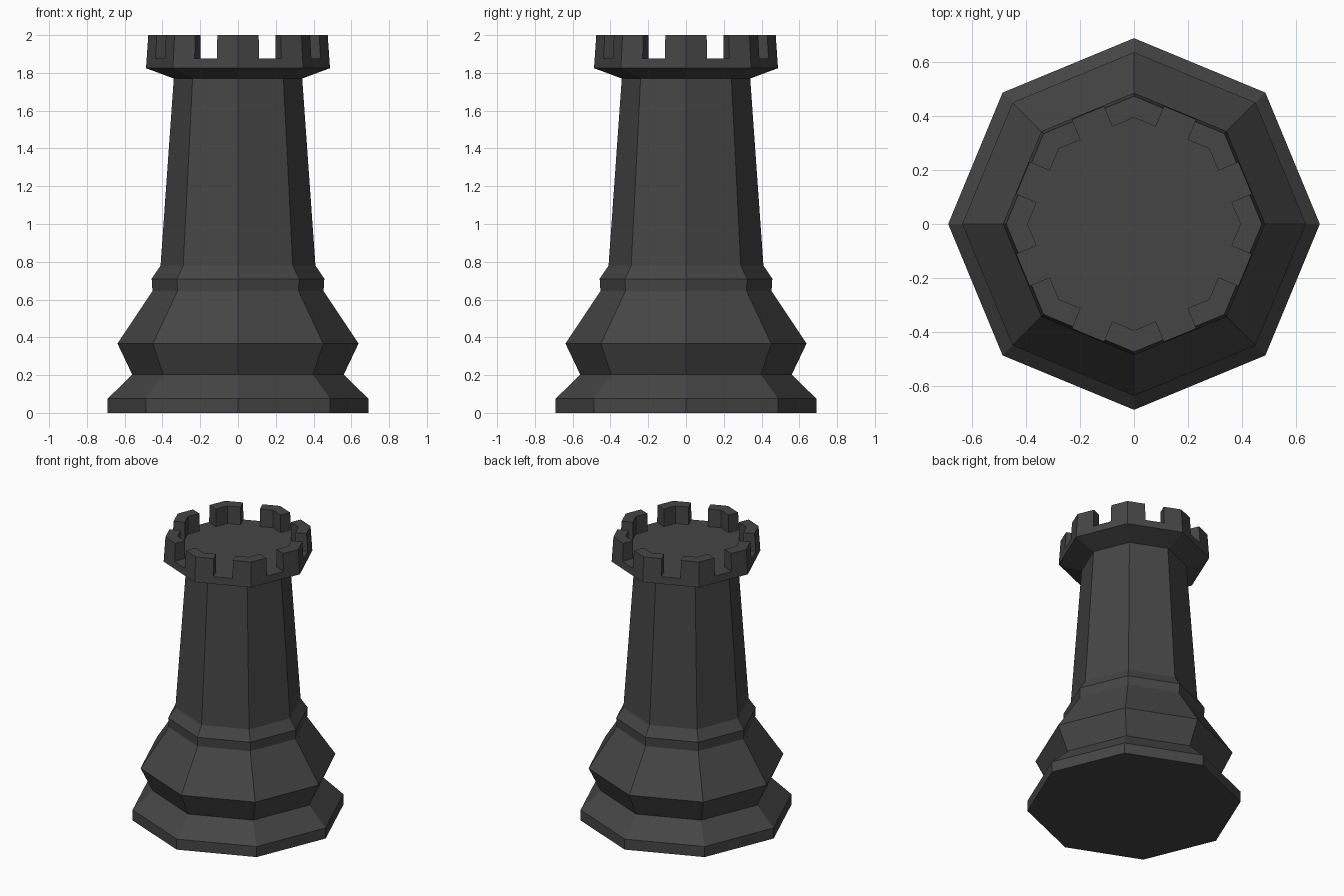
import bpy, math

if "Cube" in bpy.data.objects:
    bpy.data.objects.remove(bpy.data.objects["Cube"])

N = 8
HALF = math.pi / N

mat = bpy.data.materials.new("dark_grey")
mat.diffuse_color = (0.06, 0.06, 0.06, 1)
mat.use_nodes = True
mat.node_tree.nodes["Principled BSDF"].inputs["Base Color"].default_value = mat.diffuse_color


def add_object(name, verts, faces):
    mesh = bpy.data.meshes.new(name)
    mesh.from_pydata(verts, [], faces)
    mesh.materials.append(mat)
    obj = bpy.data.objects.new(name, mesh)
    bpy.context.collection.objects.link(obj)
    return obj


def polar(r, a, z):
    return (r * math.cos(a), r * math.sin(a), z)


# Octagonal tower body: radius and height profile turned in eight steps
profile = [(0.69, 0), (0.69, 0.075), (0.56, 0.203), (0.638, 0.367),
           (0.453, 0.645), (0.457, 0.71), (0.41, 0.78), (0.34, 1.77),
           (0.487, 1.825), (0.4836, 1.875)]
verts = [polar(r, 2 * HALF * i, z) for r, z in profile for i in range(N)]
faces = [(k * N + i, k * N + (i + 1) % N, (k + 1) * N + (i + 1) % N, (k + 1) * N + i)
         for k in range(len(profile) - 1) for i in range(N)]
last = (len(profile) - 1) * N
faces += [tuple(reversed(range(N))), tuple(range(last, last + N))]
add_object("tower_body", verts, faces)


# Battlements: one V-shaped block wrapped around each corner
def block_outline(outer, z, gap=0.0635, inner=0.395):
    def end(radius, side):
        d = radius * math.cos(HALF)
        return (d * math.cos(HALF) + gap * math.sin(HALF),
                side * (d * math.sin(HALF) - gap * math.cos(HALF)), z)
    return [(outer, 0, z), end(outer, 1), end(inner, 1),
            (inner, 0, z), end(inner, -1), end(outer, -1)]


verts, faces = [], []
for k in range(N):
    c, s = math.cos(2 * HALF * k), math.sin(2 * HALF * k)
    b = len(verts)
    for x, y, z in block_outline(0.4836, 1.875) + block_outline(0.475, 2.0):
        verts.append((x * c - y * s, x * s + y * c, z))
    faces += [(b + i, b + (i + 1) % 6, b + 6 + (i + 1) % 6, b + 6 + i) for i in range(6)]
    faces.append(tuple(range(b + 6, b + 12)))
add_object("battlements", verts, faces)
